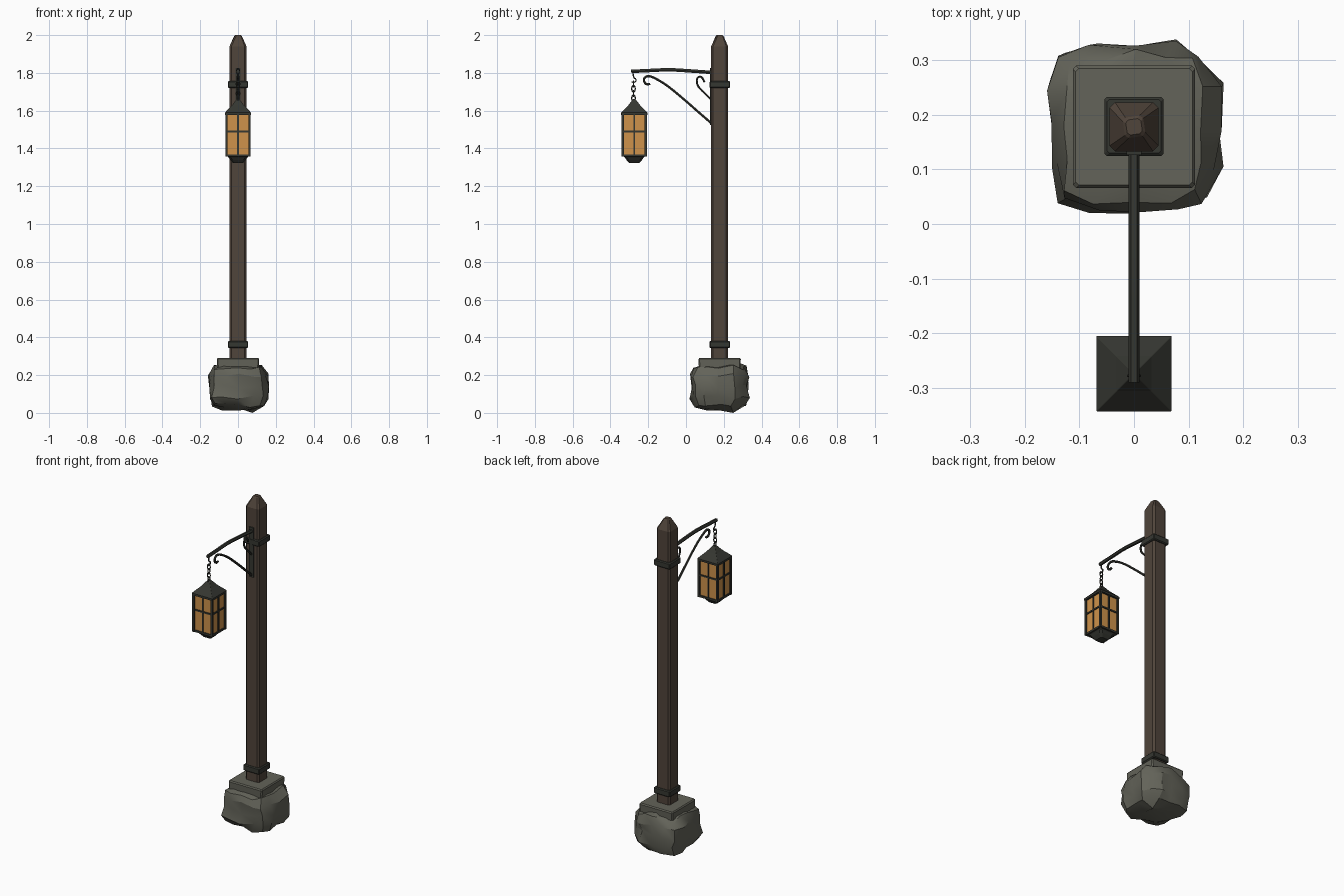
import bpy, bmesh, math, random
from mathutils import Vector

if "Cube" in bpy.data.objects:
    bpy.data.objects.remove(bpy.data.objects["Cube"])

random.seed(7)


def material(name, rgb):
    m = bpy.data.materials.new(name)
    m.diffuse_color = (*rgb, 1)
    m.use_nodes = True
    m.node_tree.nodes["Principled BSDF"].inputs["Base Color"].default_value = m.diffuse_color
    return m


WOOD = material("dark brown wood", (0.080, 0.058, 0.043))
STONE = material("grey stone", (0.125, 0.125, 0.100))
IRON = material("black iron", (0.036, 0.038, 0.031))
GLASS = material("amber glass", (0.62, 0.29, 0.07))

POST_Y, LAMP_Y = 0.178, -0.274


def finish(bm, name, mat):
    bmesh.ops.recalc_face_normals(bm, faces=bm.faces)
    me = bpy.data.meshes.new(name)
    bm.to_mesh(me)
    bm.free()
    me.materials.append(mat)
    ob = bpy.data.objects.new(name, me)
    bpy.context.collection.objects.link(ob)
    return ob


def loft(name, mat, cy, rings):
    """Stack of chamfered squares; each ring is (z, half width, chamfer, twist)."""
    bm = bmesh.new()
    loops = []
    for z, h, c, twist in rings:
        a = h - c
        pts = [(a, -h), (h, -a), (h, a), (a, h), (-a, h), (-h, a), (-h, -a), (-a, -h)]
        s, k = math.sin(twist), math.cos(twist)
        loops.append([bm.verts.new((x * k - y * s, cy + x * s + y * k, z)) for x, y in pts])
    for lo, hi in zip(loops, loops[1:]):
        for i in range(8):
            j = (i + 1) % 8
            bm.faces.new((lo[i], lo[j], hi[j], hi[i]))
    bm.faces.new(loops[0][::-1])
    bm.faces.new(loops[-1])
    return finish(bm, name, mat)


def box(name, mat, centre, size):
    bm = bmesh.new()
    bmesh.ops.create_cube(bm, size=1)
    for v in bm.verts:
        v.co = Vector(centre) + Vector(a * b for a, b in zip(v.co, size))
    return finish(bm, name, mat)


def rod(name, points, radius):
    """Iron rod in the x = 0 plane through (y, z) points."""
    cu = bpy.data.curves.new(name, 'CURVE')
    cu.dimensions = '3D'
    cu.bevel_depth, cu.bevel_resolution, cu.use_fill_caps = radius, 1, True
    sp = cu.splines.new('NURBS')
    sp.points.add(len(points) - 1)
    for p, (y, z) in zip(sp.points, points):
        p.co = (0, y, z, 1)
    sp.use_endpoint_u, sp.order_u, sp.resolution_u = True, 3, 4
    cu.materials.append(IRON)
    ob = bpy.data.objects.new(name, cu)
    bpy.context.collection.objects.link(ob)
    bpy.ops.object.select_all(action='DESELECT')
    ob.select_set(True)
    bpy.context.view_layer.objects.active = ob
    bpy.ops.object.convert(target='MESH')
    bpy.ops.object.shade_smooth_by_angle(angle=math.radians(50))


# rough boulder: cube pushed to a rounded block, then jittered
bm = bmesh.new()
bmesh.ops.create_cube(bm, size=2)
bmesh.ops.subdivide_edges(bm, edges=bm.edges, cuts=3, use_grid_fill=True)
for v in bm.verts:
    n = sum(abs(c) ** 4 for c in v.co) ** 0.25
    p = v.co / n
    j = [random.uniform(-0.012, 0.012) for _ in range(3)]
    v.co = (p.x * 0.155 + j[0], POST_Y + p.y * 0.155 + j[1],
            max(0.0, 0.14 + p.z * 0.122 + j[2]))
min(bm.verts, key=lambda v: v.co.z).co.z = 0.0
boulder = finish(bm, "boulder_base", STONE)
bpy.context.view_layer.objects.active = boulder
boulder.select_set(True)
bpy.ops.object.shade_smooth_by_angle(angle=math.radians(28))

# square footing slab
loft("footing_slab", STONE, POST_Y,
     [(0.24, 0.11, 0.006, 0), (0.284, 0.112, 0.006, 0), (0.291, 0.107, 0.006, 0)])

# post with pointed top
loft("post", WOOD, POST_Y,
     [(0.27, 0.045, 0.010, 0), (1.94, 0.045, 0.010, 0), (1.995, 0.019, 0.006, 0.15),
      (2.0, 0.014, 0.005, 0.15)])

# iron bands round the post
for name, z in (("lower_band", 0.362), ("upper_band", 1.738)):
    loft(name, IRON, POST_Y + 0.001,
         [(z - 0.019, 0.049, 0.004, 0), (z - 0.014, 0.054, 0.004, 0),
          (z + 0.014, 0.054, 0.004, 0), (z + 0.019, 0.049, 0.004, 0)])

# bracket: wall plate, arm, curled brace, small scroll
box("bracket_plate", IRON, (0, 0.131, 1.675), (0.028, 0.010, 0.30))
rod("bracket_arm", [(0.14, 1.802), (0.03, 1.810), (-0.09, 1.818), (-0.18, 1.813), (-0.29, 1.808)], 0.0105)
rod("curled_brace", [(0.135, 1.533), (0.08, 1.58), (0.016, 1.637), (-0.09, 1.727), (-0.15, 1.765),
                     (-0.20, 1.788), (-0.228, 1.768), (-0.212, 1.734), (-0.190, 1.742)], 0.007)
rod("small_scroll", [(0.135, 1.657), (0.085, 1.705), (0.058, 1.735), (0.056, 1.775),
                     (0.085, 1.785), (0.098, 1.750)], 0.006)

# hook and chain
hook_y = -0.281
rod("hook", [(hook_y, 1.812), (hook_y, 1.775), (hook_y + 0.018, 1.768),
             (hook_y + 0.014, 1.748), (hook_y - 0.008, 1.752)], 0.004)
for i in range(4):
    bpy.ops.mesh.primitive_torus_add(
        major_radius=0.010, minor_radius=0.003, major_segments=10, minor_segments=6,
        location=(0, -0.278, 1.741 - i * 0.025),
        rotation=(math.pi / 2, 0, math.pi / 2 * (i % 2)))
    link = bpy.context.object
    link.name = f"chain_link_{i + 1}"
    link.scale = (1, 1.6, 1)
    link.data.materials.append(IRON)

# lantern roof, glass and stepped bottom
loft("lantern_roof", IRON, LAMP_Y,
     [(1.578, 0.069, 0.001, 0), (1.590, 0.069, 0.001, 0), (1.628, 0.032, 0.001, 0),
      (1.662, 0.006, 0.001, 0)])
box("lantern_glass", GLASS, (0, LAMP_Y, 1.47), (0.118, 0.118, 0.222))
loft("lantern_bottom", IRON, LAMP_Y,
     [(1.322, 0.026, 0.008, 0), (1.340, 0.042, 0.012, 0), (1.352, 0.050, 0.012, 0),
      (1.362, 0.060, 0.002, 0)])

# lantern frame: corner bars, then rails and a middle bar on each side
for sx in (-1, 1):
    for sy in (-1, 1):
        box("corner_bar", IRON, (sx * 0.061, LAMP_Y + sy * 0.061, 1.47), (0.012, 0.012, 0.226))
for axis in (0, 1):
    for s in (-1, 1):
        def place(name, z, wide, tall):
            centre, size = [0, LAMP_Y, z], [wide, wide, tall]
            centre[axis] += s * 0.060
            size[axis] = 0.009
            box(name, IRON, centre, size)
        place("bottom_rail", 1.363, 0.124, 0.012)
        place("middle_rail", 1.490, 0.124, 0.009)
        place("top_rail", 1.582, 0.124, 0.012)
        place("middle_bar", 1.47, 0.008, 0.22)
